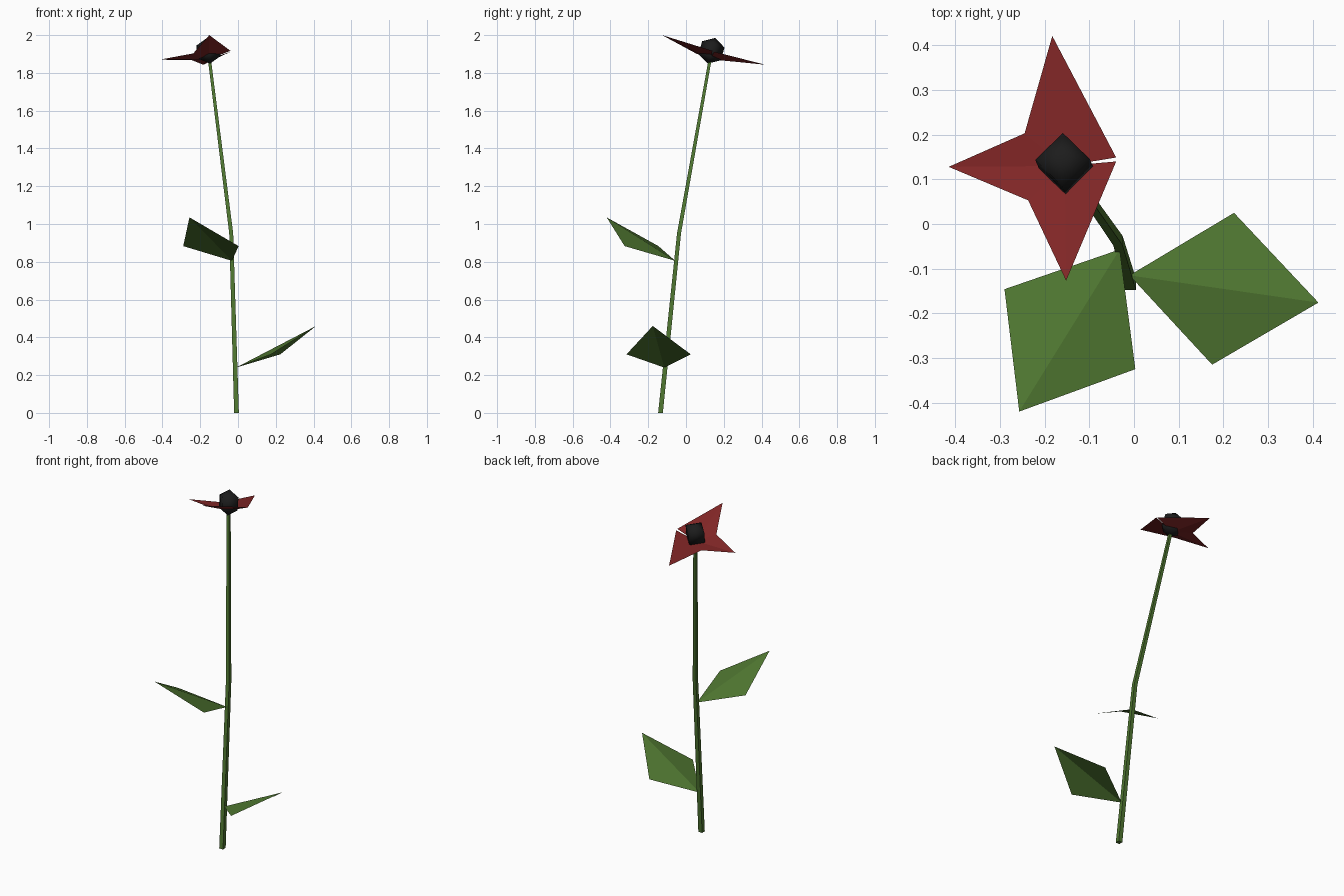
import bpy, bmesh, math
from mathutils import Vector, Matrix

if "Cube" in bpy.data.objects:
    bpy.data.objects.remove(bpy.data.objects["Cube"])


def material(name, rgb):
    m = bpy.data.materials.new(name)
    m.diffuse_color = (*rgb, 1)
    m.use_nodes = True
    m.node_tree.nodes["Principled BSDF"].inputs["Base Color"].default_value = m.diffuse_color
    return m


GREEN = material("leaf green", (0.078, 0.182, 0.030))
RED = material("petal red", (0.215, 0.019, 0.019))
BLACK = material("seed black", (0.012, 0.012, 0.012))


def make(name, verts, faces, mat):
    me = bpy.data.meshes.new(name)
    me.from_pydata(verts, [], faces)
    me.materials.append(mat)
    ob = bpy.data.objects.new(name, me)
    bpy.context.collection.objects.link(ob)
    return ob


# Stem: square section swept through three points, tapering upward
path = [(-0.008, -0.135, 0.0, 0.0125), (-0.036, -0.037, 0.95, 0.0105),
        (-0.153, 0.13, 1.885, 0.008)]
verts = [(x + sx * r, y + sy * r, z) for x, y, z, r in path
         for sx, sy in ((-1, -1), (1, -1), (1, 1), (-1, 1))]
faces = [(3, 2, 1, 0), (8, 9, 10, 11)]
for ring in (0, 4):
    for i in range(4):
        j = (i + 1) % 4
        faces.append((ring + i, ring + j, ring + 4 + j, ring + 4 + i))
make("stem", verts, faces, GREEN)

# Leaves: single folded sheets, listed base, side, tip, side
make("lower_leaf", [(-0.01, -0.115, 0.24), (0.175, -0.315, 0.31),
                    (0.413, -0.176, 0.46), (0.224, 0.025, 0.31)],
     [(0, 1, 2), (0, 2, 3)], GREEN)
make("upper_leaf", [(-0.032, -0.057, 0.805), (-0.29, -0.146, 0.883),
                    (-0.257, -0.42, 1.035), (0.003, -0.325, 0.883)],
     [(0, 2, 1), (0, 3, 2)], GREEN)

# Petals: a star-shaped fan around the centre, left open by a narrow slit
rim = [(-0.04, 0.149, 1.912), (-0.183, 0.421, 1.843), (-0.245, 0.203, 1.868),
       (-0.415, 0.128, 1.87), (-0.237, 0.053, 1.903), (-0.152, -0.127, 2.0),
       (-0.04, 0.14, 1.917)]
make("petals", [(-0.155, 0.13, 1.872)] + rim,
     [(0, i, i + 1) for i in range(1, len(rim))], RED)

# Flower centre: coarse ball tilted with the petals
bm = bmesh.new()
bmesh.ops.create_uvsphere(bm, u_segments=4, v_segments=3, radius=0.071)
tilt = Vector((0, 0, 1)).rotation_difference(Vector((-0.12, 0.27, 0.95)))
bm.transform(Matrix.Translation((-0.156, 0.135, 1.917)) @ tilt.to_matrix().to_4x4())
centre = make("flower_centre", [], [], BLACK)
bm.to_mesh(centre.data)
bm.free()
centre.data.shade_smooth()
